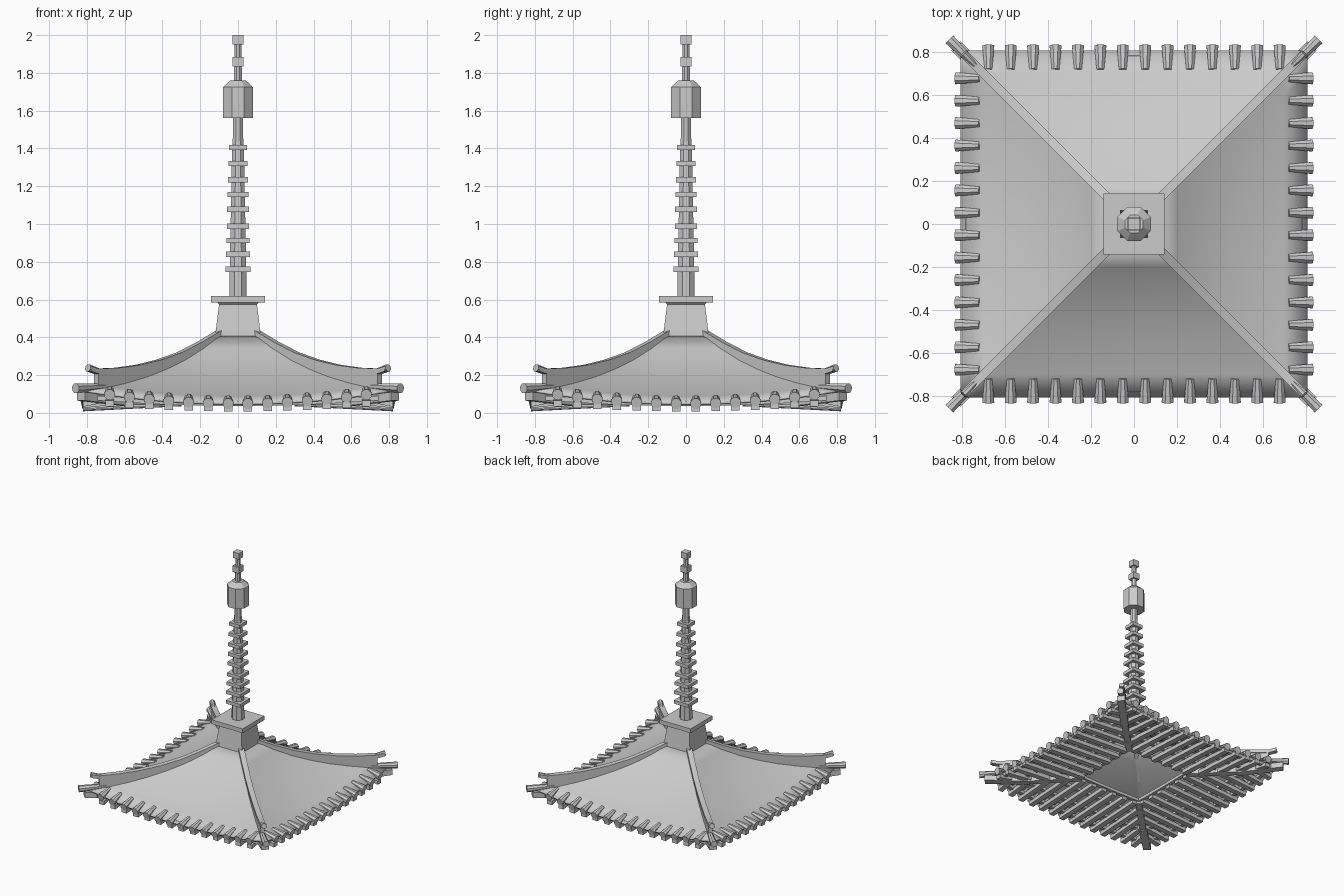
import bpy, bmesh, math
from mathutils import Vector, Matrix

if "Cube" in bpy.data.objects:
    bpy.data.objects.remove(bpy.data.objects["Cube"])


def lerp_curve(pts, d):
    for (a, za), (b, zb) in zip(pts, pts[1:]):
        if d <= b:
            break
    return za + (zb - za) * (d - a) / (b - a)


HIP = [(0.11, 0.415), (0.2, 0.345), (0.3, 0.282), (0.4, 0.233), (0.5, 0.194),
       (0.6, 0.164), (0.7, 0.14), (0.81, 0.122)]
EAVE = 0.81


def roof_z(d, s):
    # hip height minus a sag toward the middle of each eave (s = -1..1)
    t = (d - 0.11) / (EAVE - 0.11)
    return lerp_curve(HIP, d) - 0.068 * (1 - s * s) * t ** 1.5


def turn(k):
    return Matrix.Rotation(k * math.pi / 2, 4, 'Z')


def finish(name, bm, smooth=False):
    bmesh.ops.recalc_face_normals(bm, faces=bm.faces)
    me = bpy.data.meshes.new(name)
    bm.to_mesh(me)
    bm.free()
    ob = bpy.data.objects.new(name, me)
    bpy.context.collection.objects.link(ob)
    if smooth:
        bpy.context.view_layer.objects.active = ob
        ob.select_set(True)
        bpy.ops.object.shade_smooth_by_angle(angle=math.radians(35))
        ob.select_set(False)
    return ob


def skin(bm, rings, cap=True):
    rows = [[bm.verts.new(p) for p in r] for r in rings]
    n = len(rows[0])
    for a, b in zip(rows, rows[1:]):
        for i in range(n):
            bm.faces.new((a[i], a[(i + 1) % n], b[(i + 1) % n], b[i]))
    if cap:
        bm.faces.new(rows[0])
        bm.faces.new(rows[-1])


def rod(bm, p, q, r1, r2, sides, m):
    p, q = Vector(p), Vector(q)
    rot = (q - p).to_track_quat('Z', 'Y')
    ang = [2 * math.pi * (i + 0.5) / sides for i in range(sides)]
    skin(bm, [[m @ (c + rot @ Vector((r * math.cos(a), r * math.sin(a), 0))) for a in ang]
              for c, r in ((p, r1), (q, r2))])


def beam(bm, p, q, w, h, m):
    # rectangular bar whose underside centreline runs p to q
    p, q = Vector(p), Vector(q)
    side = (q - p).cross(Vector((0, 0, 1))).normalized() * w / 2
    up = Vector((0, 0, h))
    skin(bm, [[m @ v for v in (c - side, c + side, c + side + up, c - side + up)] for c in (p, q)])


def lathe(name, prof, sides, smooth=False):
    bm = bmesh.new()
    k = math.sqrt(2) if sides == 4 else 1
    off = math.pi / 4 if sides == 4 else math.pi / sides
    skin(bm, [[(k * r * math.cos(off + 2 * math.pi * i / sides),
                k * r * math.sin(off + 2 * math.pi * i / sides), z) for i in range(sides)]
              for r, z in prof])
    return finish(name, bm, smooth)


# curved four-sided roof
bm = bmesh.new()
N = 14
for k in range(4):
    rows = []
    for d, _ in HIP:
        rows.append([bm.verts.new(turn(k) @ Vector((d * s, -d, roof_z(d, s))))
                     for s in (-1 + 2 * i / N for i in range(N + 1))])
    for a, b in zip(rows, rows[1:]):
        for i in range(N):
            bm.faces.new((a[i], a[i + 1], b[i + 1], b[i]))
bmesh.ops.remove_doubles(bm, verts=bm.verts, dist=1e-4)
roof = finish("roof", bm, True)
mod = roof.modifiers.new("thickness", 'SOLIDIFY')
mod.thickness = 0.012

# eave tiles, rafters and purlins on each side
tiles, rafters, purlins = bmesh.new(), bmesh.new(), bmesh.new()
for k in range(4):
    m = turn(k)
    for i in range(14):
        x = (i - 6.5) * 0.1045
        s = x / EAVE
        z = roof_z(EAVE, s)
        rod(tiles, (x, -0.83, z - 0.006), (x, -0.72, z + 0.022), 0.03, 0.019, 8, m)
        lift = 0.035 * s * s
        beam(rafters, (x, -max(0.3, abs(x)), 0.035 + lift), (x, -0.82, 0.008 + lift), 0.045, 0.032, m)
    for d, z in ((0.3, 0.06), (0.46, 0.056), (0.63, 0.047), (0.77, 0.036)):
        pts = [(d * s, -d, z + 0.035 * (d * s / EAVE) ** 2) for s in (-1, -0.6, -0.2, 0.2, 0.6, 1)]
        for p, q in zip(pts, pts[1:]):
            beam(purlins, p, q, 0.03, 0.025, m)
finish("eave_tiles", tiles, True)
finish("rafters", rafters)
finish("purlins", purlins)

# hip ridges with caps, corner tiles and hip beams
walls, caps, corner, hips = (bmesh.new() for _ in range(4))
TOP = [(0.1, 0.425), (0.2, 0.365), (0.31, 0.308), (0.42, 0.269), (0.53, 0.242),
       (0.64, 0.227), (0.75, 0.222), (0.79, 0.235)]


def section(d, z0, z1, w):
    n = Vector((1, -1, 0)).normalized() * w / 2
    a, b = Vector((d, d, z0)), Vector((d, d, z1))
    return [a - n, a + n, b + n, b - n]


for k in range(4):
    m = turn(k)
    skin(walls, [[m @ v for v in section(d, lerp_curve(HIP, max(d, 0.11)) - 0.02, z, 0.032)]
                 for d, z in TOP[:-1]])
    skin(caps, [[m @ v for v in section(d, z - 0.015, z + 0.012, 0.042)] for d, z in TOP])
    rod(corner, (0.86, 0.86, 0.13), (0.7, 0.7, 0.14), 0.027, 0.018, 8, m)
    rod(caps, (0.795, 0.795, 0.238), (0.74, 0.74, 0.222), 0.021, 0.015, 8, m)
    beam(hips, (0.29, 0.29, 0.045), (0.6, 0.6, 0.04), 0.05, 0.045, m)
    beam(hips, (0.58, 0.58, 0.035), (0.83, 0.83, 0.065), 0.06, 0.045, m)
finish("ridge_walls", walls)
finish("ridge_caps", caps, True)
finish("corner_tiles", corner, True)
finish("hip_beams", hips)

# square neck and slab
lathe("spire_base", [(0.122, 0.40), (0.1, 0.575), (0.11, 0.585)], 4)
lathe("base_slab", [(0.142, 0.585), (0.142, 0.62)], 4)

# spire pole, rings, bell and finial
lathe("spire_pole", [(0.049, 0.61), (0.047, 0.78), (0.038, 1.2), (0.034, 1.4), (0.028, 1.48),
                     (0.028, 1.58)], 8, True)
for i, z in enumerate((0.76, 0.84, 0.913, 0.988, 1.078, 1.156, 1.235, 1.32, 1.405)):
    r = 0.066 - 0.0022 * i
    lathe("spire_ring", [(r, z - 0.014), (r, z + 0.014)], 4)
lathe("bell", [(0.085, 1.56), (0.085, 1.725), (0.045, 1.76)], 8)
lathe("finial_pole", [(0.023, 1.75), (0.019, 1.96)], 8, True)
lathe("finial_lower_block", [(0.03, 1.835), (0.03, 1.885)], 4)
lathe("finial_top_block", [(0.028, 1.95), (0.028, 2.0)], 4)
